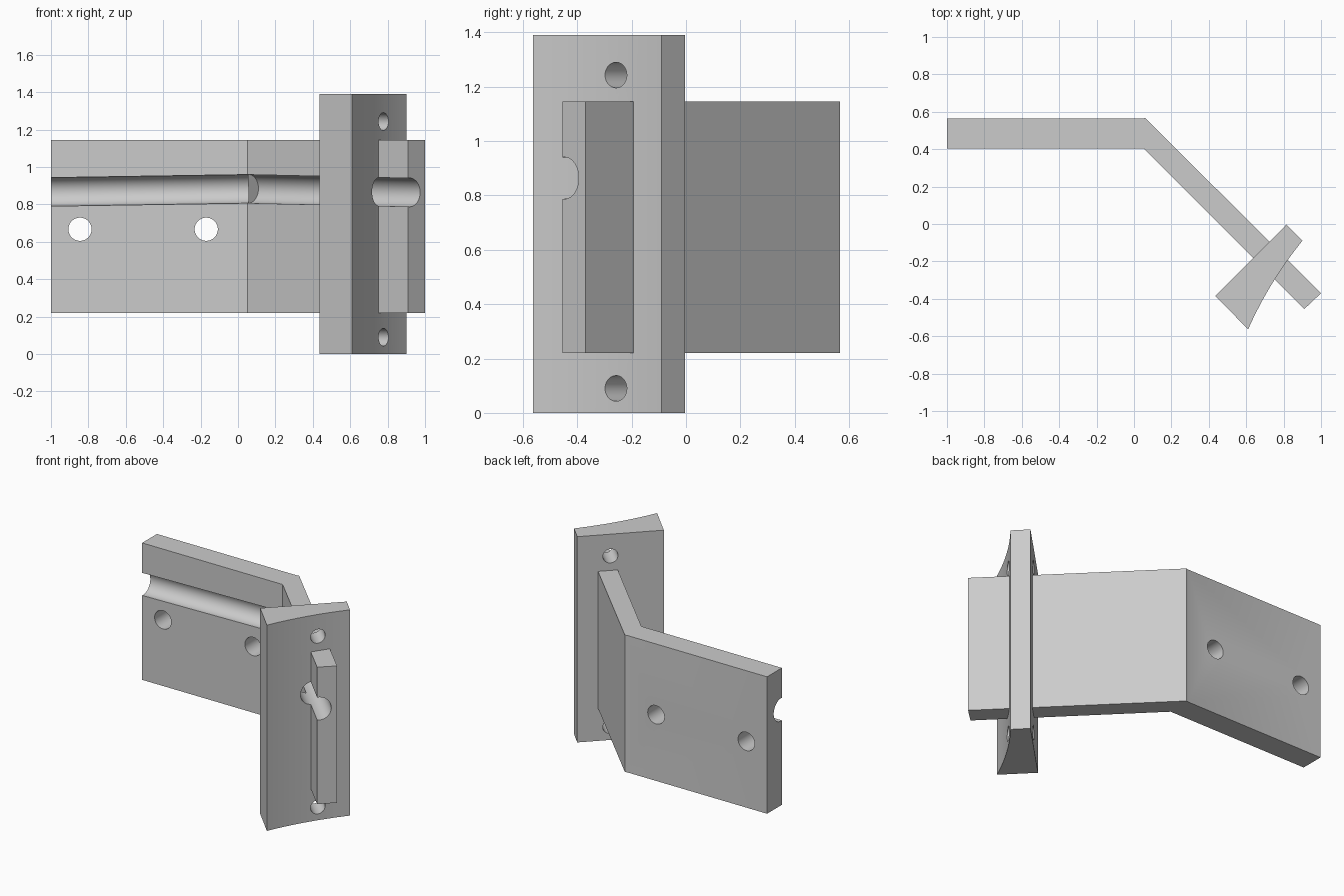
import bpy, bmesh, math
from mathutils import Vector

cube = bpy.data.objects.get("Cube")
if cube:
    bpy.data.objects.remove(cube, do_unlink=True)

grey = bpy.data.materials.new("light_grey")
grey.use_nodes = True
COLOUR = (0.6, 0.6, 0.6, 1)
grey.diffuse_color = COLOUR
grey.node_tree.nodes["Principled BSDF"].inputs["Base Color"].default_value = COLOUR


def add_object(name, bm):
    bmesh.ops.recalc_face_normals(bm, faces=bm.faces)
    mesh = bpy.data.meshes.new(name)
    bm.to_mesh(mesh)
    bm.free()
    mesh.materials.append(grey)
    obj = bpy.data.objects.new(name, mesh)
    bpy.context.collection.objects.link(obj)
    return obj


def extrude_profile(name, points, z0, z1):
    bm = bmesh.new()
    face = bm.faces.new([bm.verts.new((x, y, z0)) for x, y in points])
    new = bmesh.ops.extrude_face_region(bm, geom=[face])["geom"]
    verts = [v for v in new if isinstance(v, bmesh.types.BMVert)]
    bmesh.ops.translate(bm, verts=verts, vec=(0, 0, z1 - z0))
    return add_object(name, bm)


def rod(name, start, end, radius):
    a, b = Vector(start), Vector(end)
    bm = bmesh.new()
    bmesh.ops.create_cone(bm, cap_ends=True, segments=64, radius1=radius,
                          radius2=radius, depth=(b - a).length)
    turn = (b - a).to_track_quat("Z", "Y").to_matrix().to_4x4()
    bmesh.ops.transform(bm, matrix=turn, verts=bm.verts)
    bmesh.ops.translate(bm, verts=bm.verts, vec=(a + b) / 2)
    return add_object(name, bm)


def combine(target, other, operation):
    """Apply a boolean to target and discard the other solid."""
    other.hide_render = True
    mod = target.modifiers.new(operation.lower(), "BOOLEAN")
    mod.operation, mod.object, mod.solver = operation, other, "EXACT"
    bpy.context.view_layer.objects.active = target
    bpy.ops.object.modifier_apply(modifier=mod.name)
    bpy.data.objects.remove(other, do_unlink=True)


# Bent plate: straight mounting part and diagonal arm
bracket = extrude_profile("bent_bracket", [
    (-1, 0.563), (0.045, 0.563), (0.06, 0.567), (1, -0.37),
    (0.91, -0.455), (0.05, 0.405), (-1, 0.405)], 0.22, 1.145)

# Upright block across the arm, with a concave outer face
p0, p1, p2 = Vector((0.9, -0.09)), Vector((0.725, -0.306)), Vector((0.61, -0.563))
steps = 16
curve = [p0 * (1 - t) ** 2 + p1 * 2 * t * (1 - t) + p2 * t * t
         for t in (i / steps for i in range(steps + 1))]
block = extrude_profile("upright_block",
                        [(0.435, -0.385), (0.815, -0.003)] + curve, 0, 1.39)
combine(bracket, block, "UNION")

# Round channel along the front of the plate and the arm
bend = (0.055, 0.415, 0.883)
combine(bracket, rod("plate_channel", (-1.1, 0.415, 0.865), bend, 0.077), "DIFFERENCE")
combine(bracket, rod("arm_channel", bend, (1.05, -0.58, 0.861), 0.077), "DIFFERENCE")

# Screw holes through the plate
for x in (-0.845, -0.17):
    combine(bracket, rod("plate_hole", (x, 0.2, 0.667), (x, 0.8, 0.667), 0.062), "DIFFERENCE")

# Screw holes through the block
for z in (0.09, 1.243):
    combine(bracket, rod("block_hole", (0.48, 0.04, z), (1.08, -0.56, z), 0.047), "DIFFERENCE")

# Smooth the round surfaces and keep the edges sharp
bpy.ops.object.select_all(action="DESELECT")
bracket.select_set(True)
bpy.context.view_layer.objects.active = bracket
bpy.ops.object.shade_smooth_by_angle(angle=math.radians(25))
